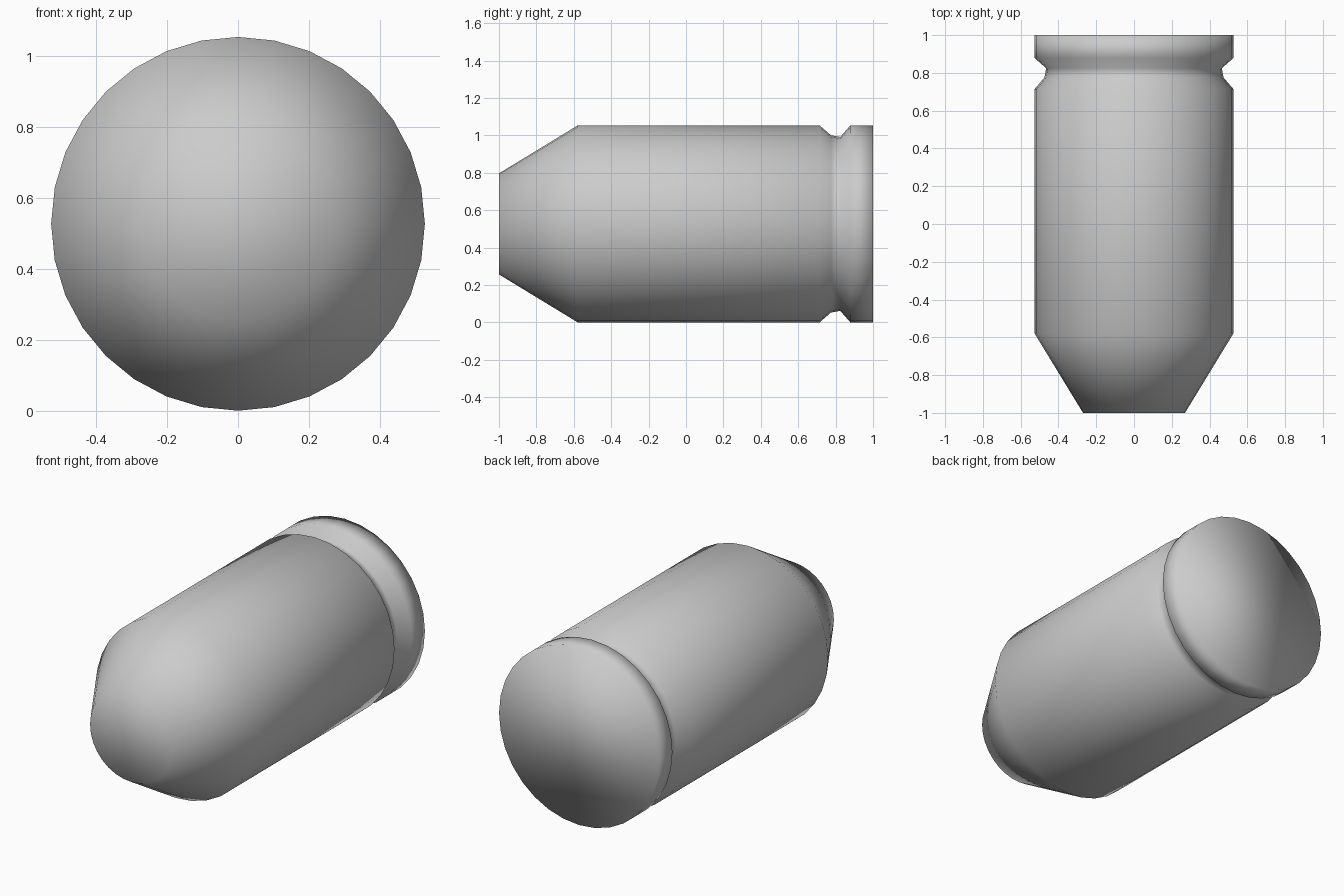
import bpy, bmesh, math

if "Cube" in bpy.data.objects:
    bpy.data.objects.remove(bpy.data.objects["Cube"])

SEGMENTS = 32
CENTRE_Z = 0.527

# Profile along the length: (y, radius) - tapered nose, barrel, groove, rim
PROFILE = [(-1.0, 0.27), (-0.58, 0.526), (0.715, 0.526), (0.775, 0.474),
           (0.825, 0.465), (0.878, 0.526), (1.0, 0.526)]

bm = bmesh.new()


def ring(y, r):
    angles = [2 * math.pi * i / SEGMENTS for i in range(SEGMENTS)]
    return [bm.verts.new((r * math.cos(a), y, CENTRE_Z + r * math.sin(a))) for a in angles]


# Side walls
rings = [ring(y, r) for y, r in PROFILE]
for a, b in zip(rings, rings[1:]):
    for i in range(SEGMENTS):
        j = (i + 1) % SEGMENTS
        bm.faces.new((a[i], a[j], b[j], b[i]))

# Flat end caps
bm.faces.new(rings[0])
bm.faces.new(rings[-1])
bmesh.ops.recalc_face_normals(bm, faces=bm.faces)

# The whole body is smooth shaded
for f in bm.faces:
    f.smooth = True

mesh = bpy.data.meshes.new("grooved_slug")
bm.to_mesh(mesh)
bm.free()
bpy.context.collection.objects.link(bpy.data.objects.new("grooved_slug", mesh))
